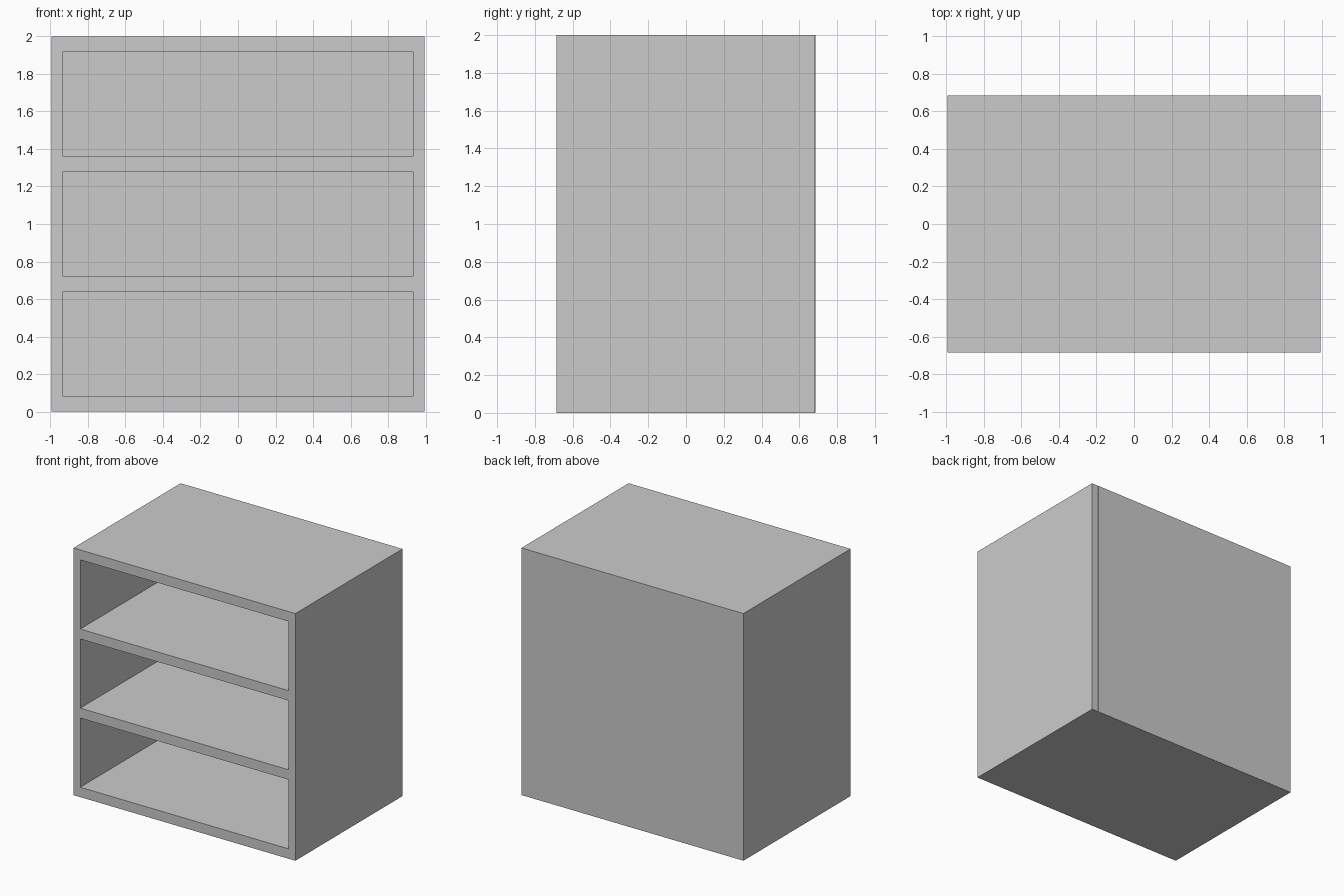
import bpy
import bmesh
from mathutils import Vector

if "Cube" in bpy.data.objects:
    bpy.data.objects.remove(bpy.data.objects["Cube"])

W, IN = 0.993, 0.932            # outer and inner half widths
FRONT, BACK = -0.685, 0.684
PANEL_Y = 0.53                  # inner face of the back panel
T, H = 0.08, 2.0                # board thickness, overall height


def make_object(name, bm):
    bmesh.ops.recalc_face_normals(bm, faces=bm.faces[:])
    mesh = bpy.data.meshes.new(name)
    bm.to_mesh(mesh)
    bm.free()
    obj = bpy.data.objects.new(name, mesh)
    bpy.context.collection.objects.link(obj)
    return obj


def extrude_profile(name, profile, y0, y1):
    bm = bmesh.new()
    face = bm.faces.new([bm.verts.new((x, y0, z)) for x, z in profile])
    result = bmesh.ops.extrude_face_region(bm, geom=[face], use_keep_orig=True)
    verts = [g for g in result["geom"] if isinstance(g, bmesh.types.BMVert)]
    bmesh.ops.translate(bm, verts=verts, vec=Vector((0, y1 - y0, 0)))
    return make_object(name, bm)


def board(name, y0, y1, z0, z1):
    return extrude_profile(name, [(-IN, z0), (IN, z0), (IN, z1), (-IN, z1)], y0, y1)


# Side walls and floor as one U-shaped carcass
extrude_profile("carcass", [(-W, 0), (W, 0), (W, H), (IN, H), (IN, T),
                            (-IN, T), (-IN, H), (-W, H)], FRONT, BACK)

# Two shelves and the top board, evenly spaced
for i, name in enumerate(("lower_shelf", "upper_shelf", "top_board"), 1):
    z = i * (H - T) / 3
    board(name, FRONT, PANEL_Y, z, z + T)

# Thick back panel between the side walls
board("back_panel", PANEL_Y, BACK + 0.001, 0.001, H)
